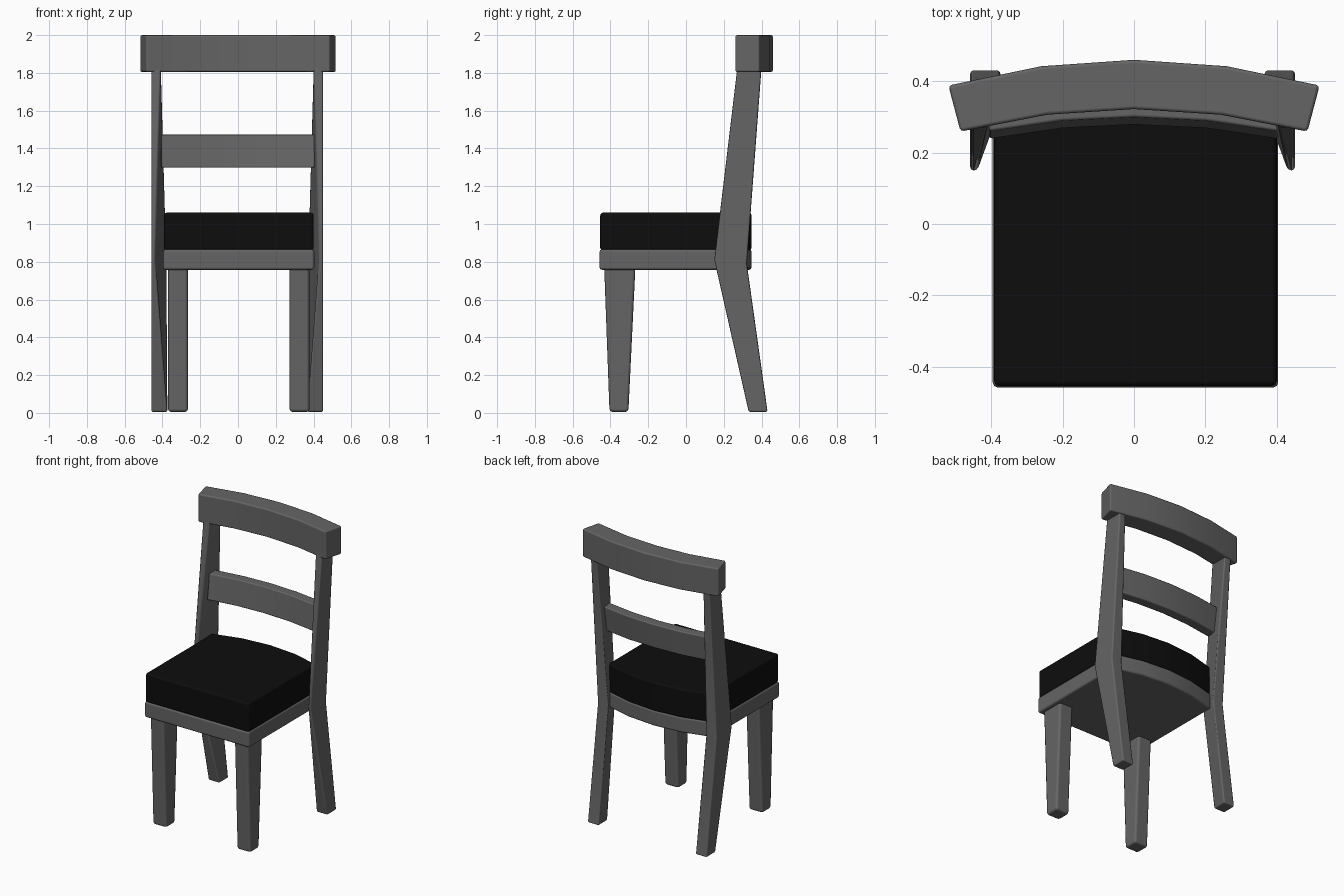
import bpy
import bmesh
from math import radians

cube = bpy.data.objects.get("Cube")
if cube:
    bpy.data.objects.remove(cube, do_unlink=True)


def material(name, rgb):
    m = bpy.data.materials.new(name)
    m.use_nodes = True
    m.diffuse_color = (*rgb, 1)
    m.node_tree.nodes["Principled BSDF"].inputs["Base Color"].default_value = (*rgb, 1)
    return m


wood = material("grey_wood", (0.13, 0.13, 0.13))
fabric = material("black_fabric", (0.004, 0.004, 0.004))


def loft(name, rings, mat, bevel):
    """Join rings of equal point count into a closed solid with soft edges."""
    bm = bmesh.new()
    loops = [[bm.verts.new(p) for p in ring] for ring in rings]
    n = len(loops[0])
    for a, b in zip(loops, loops[1:]):
        for i in range(n):
            j = (i + 1) % n
            bm.faces.new((a[i], a[j], b[j], b[i]))
    bm.faces.new(loops[0])
    bm.faces.new(loops[-1])
    bmesh.ops.recalc_face_normals(bm, faces=bm.faces)
    mesh = bpy.data.meshes.new(name)
    bm.to_mesh(mesh)
    bm.free()
    mesh.materials.append(mat)
    ob = bpy.data.objects.new(name, mesh)
    bpy.context.collection.objects.link(ob)
    bpy.ops.object.select_all(action="DESELECT")
    ob.select_set(True)
    bpy.context.view_layer.objects.active = ob
    bpy.ops.object.shade_smooth_by_angle(angle=radians(15))
    mod = ob.modifiers.new("soft_edges", "BEVEL")
    mod.width = bevel
    mod.segments = 2
    mod.limit_method = "ANGLE"
    mod.angle_limit = radians(30)
    mod.harden_normals = True
    return ob


def rect(x0, x1, y0, y1, z, side=1, shift=0):
    pts = [(x0, y0), (x1, y0), (x1, y1), (x0, y1)]
    return [(side * x + shift, y, z) for x, y in pts]


def arc(half, middle, bow):
    """Five points of a shallow backward bow from -half to half."""
    return [(half * t, middle - bow * t * t) for t in (-1, -0.5, 0, 0.5, 1)]


def extrude(outline, z0, z1, lean=0):
    return [[(x, y, z0) for x, y in outline], [(x, y + lean, z1) for x, y in outline]]


def seat_outline(inset):
    w, front = 0.4 - inset, -0.458 + inset
    back = [(x + 0.004, y) for x, y in arc(w, 0.347, 0.07)]
    return back + [(w + 0.004, front), (-w + 0.004, front)]


# Seat frame and cushion share the bowed back outline
loft("seat_frame", extrude(seat_outline(0), 0.757, 0.866), wood, 0.014)
loft("seat_cushion", extrude(seat_outline(0.004), 0.86, 1.06), fabric, 0.014)

# Bowed top rail and leaning middle slat
rail = arc(0.52, 0.46, 0.072) + arc(0.486, 0.322, 0.063)[::-1]
loft("top_rail", extrude(rail, 1.805, 2.0), wood, 0.01)
slat = arc(0.41, 0.348, 0.04) + arc(0.405, 0.278, 0.04)[::-1]
loft("back_slat", extrude(slat, 1.298, 1.473, lean=0.022), wood, 0.008)

for side, label in ((1, "left"), (-1, "right")):
    # Tapered front legs
    loft("front_leg_" + label, [
        rect(0.269, 0.374, -0.405, -0.305, 0.005, side, 0.004),
        rect(0.269, 0.374, -0.433, -0.268, 0.77, side, 0.004),
    ], wood, 0.016)

    # Back legs bend at the seat, where the section narrows to the front
    foot = rect(0.37, 0.455, 0.332, 0.432, 0.005, side, -0.004)
    top = rect(0.405, 0.455, 0.272, 0.4, 1.83, side, -0.004)
    knee = [(side * x - 0.004, y, z) for x, y, z in
            ((0.435, 0.15, 0.81), (0.455, 0.15, 0.81),
             (0.455, 0.322, 0.79), (0.372, 0.322, 0.79))]
    loft("back_leg_" + label, [foot, knee, top], wood, 0.01)
